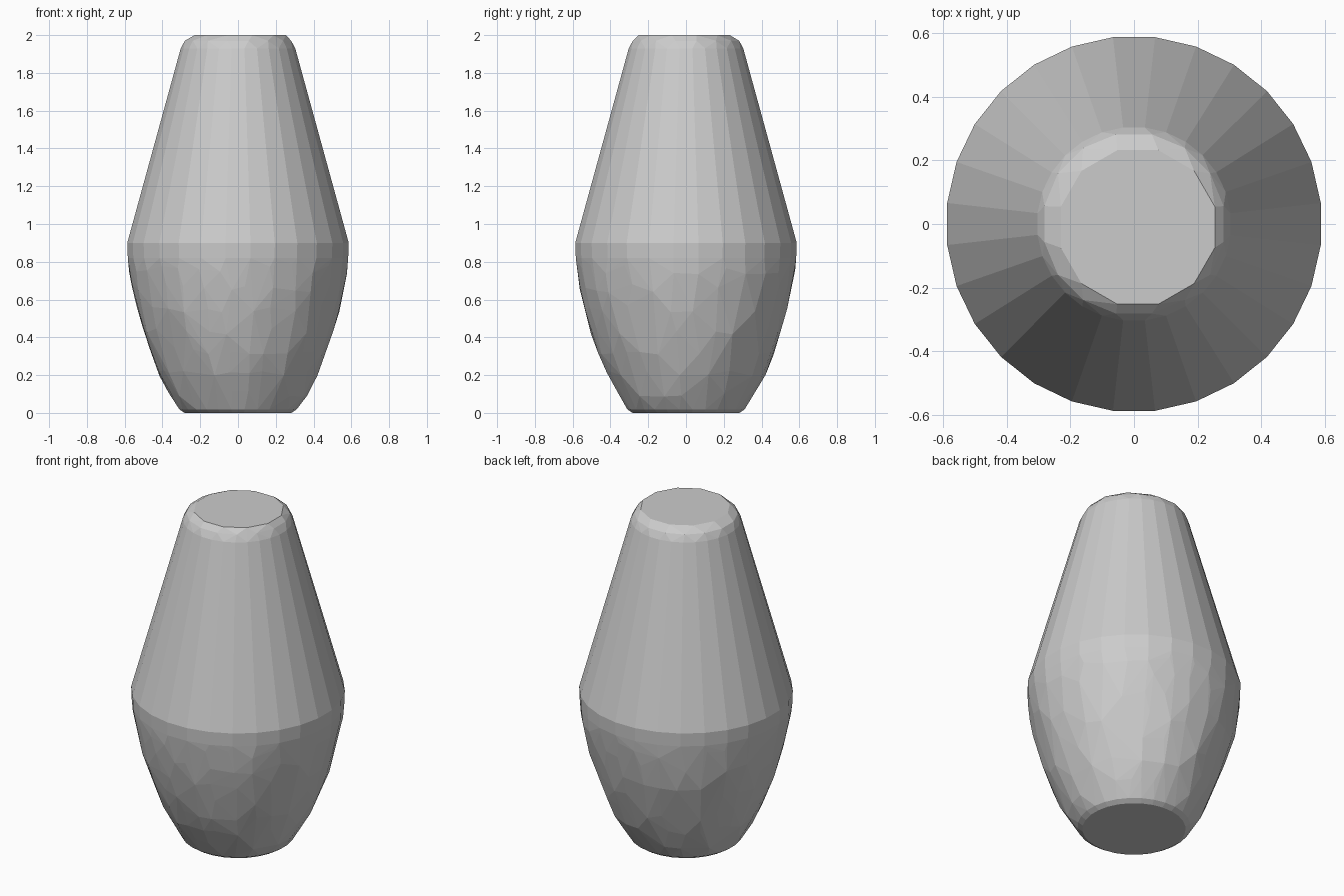
import bpy, bmesh, math, random

if "Cube" in bpy.data.objects:
    bpy.data.objects.remove(bpy.data.objects["Cube"])

random.seed(4)
SIDES = 28
bm = bmesh.new()


def ring(r, z, n=SIDES, jitter=0.0, dx=0.0, dy=0.0):
    """Ring of hull points; jitter gives the irregular hewn facets."""
    for i in range(n):
        a = 2 * math.pi * (i + 0.5 + random.uniform(-jitter, jitter)) / n
        h = z + random.uniform(-jitter, jitter) * 0.1
        bm.verts.new((r * math.cos(a) + dx, r * math.sin(a) + dy, h))


# Flat foot and bevelled edge
ring(0.285, 0.0)
ring(0.312, 0.018)
# Faceted rounded belly
for r, z in ((0.367, 0.11), (0.422, 0.22), (0.467, 0.33), (0.506, 0.44),
             (0.538, 0.55), (0.563, 0.66), (0.58, 0.76)):
    ring(r, z, jitter=0.25)
ring(0.587, 0.82)
ring(0.59, 0.9)
# Straight tapering neck, rounded shoulder and slightly off-centre flat top
ring(0.305, 1.93)
ring(0.287, 1.97, n=16)
ring(0.25, 2.0, n=12, dx=0.012, dy=-0.01)

hull = bmesh.ops.convex_hull(bm, input=bm.verts[:])
loose = {v for v in hull["geom_interior"] if isinstance(v, bmesh.types.BMVert)}
loose |= {v for v in bm.verts if not v.link_faces}
bmesh.ops.delete(bm, geom=list(loose), context='VERTS')
bmesh.ops.dissolve_limit(bm, angle_limit=math.radians(0.5), verts=bm.verts[:], edges=bm.edges[:])
bmesh.ops.recalc_face_normals(bm, faces=bm.faces[:])

mesh = bpy.data.meshes.new("faceted_vase")
bm.to_mesh(mesh)
bm.free()
bpy.context.collection.objects.link(bpy.data.objects.new("faceted_vase", mesh))
